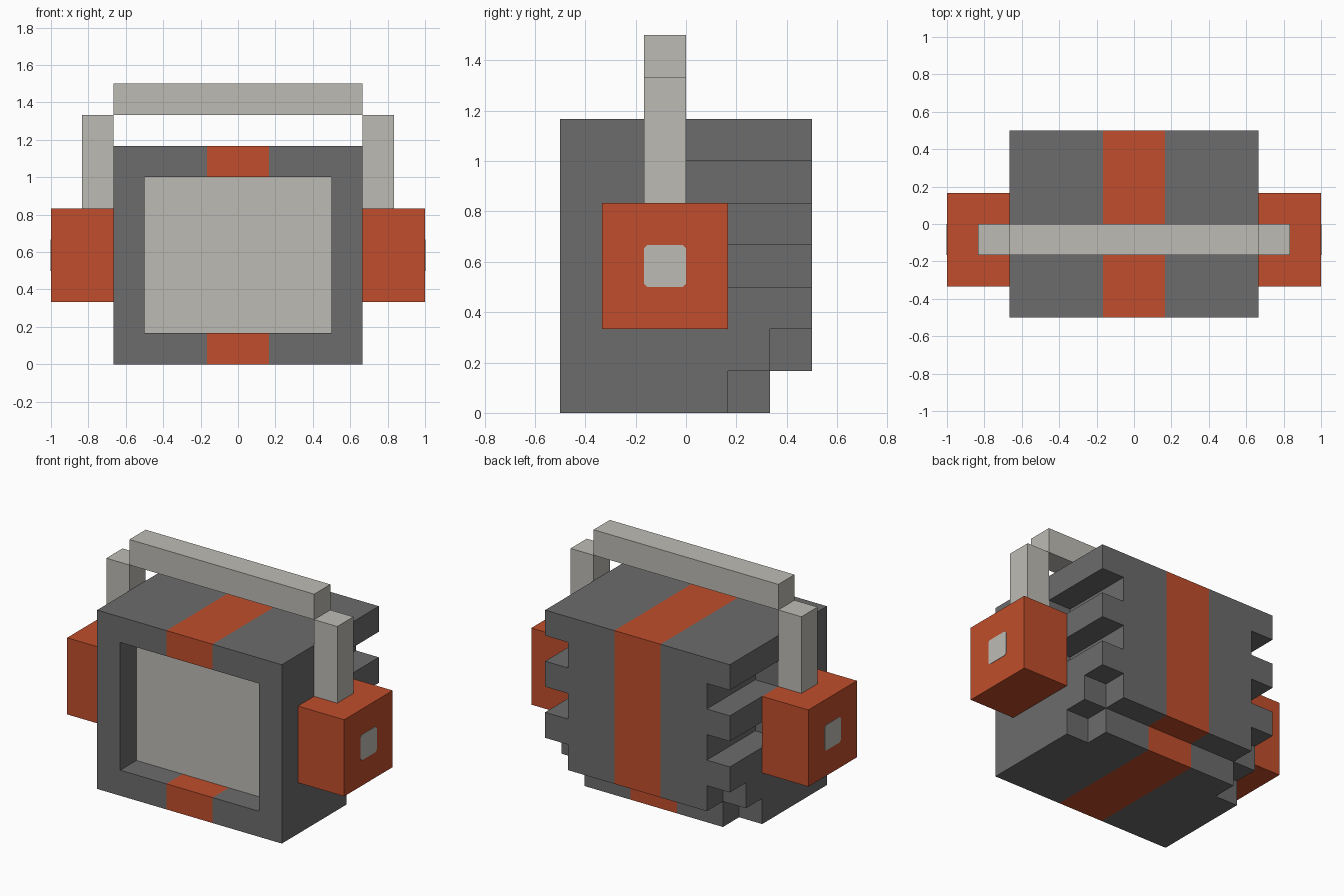
import bpy, bmesh

default = bpy.data.objects.get("Cube")
if default:
    bpy.data.objects.remove(default, do_unlink=True)

U = 1 / 6  # block size: every part sits on this grid


def material(name, rgb):
    m = bpy.data.materials.new(name)
    m.use_nodes = True
    m.diffuse_color = (*rgb, 1)
    m.node_tree.nodes["Principled BSDF"].inputs["Base Color"].default_value = (*rgb, 1)
    return m


GREY = material("dark grey", (0.15, 0.15, 0.15))
ORANGE = material("burnt orange", (0.527, 0.076, 0.025))
LIGHT = material("light grey", (0.51, 0.50, 0.46))


def add_object(name, bm, *mats):
    bmesh.ops.recalc_face_normals(bm, faces=bm.faces)
    mesh = bpy.data.meshes.new(name)
    bm.to_mesh(mesh)
    bm.free()
    for m in mats:
        mesh.materials.append(m)
    ob = bpy.data.objects.new(name, mesh)
    bpy.context.collection.objects.link(ob)
    return ob


def box(name, x, y, z, *mats):
    """Box from (low, high) ranges in block units."""
    bm = bmesh.new()
    bmesh.ops.create_cube(bm, size=1)
    for v in bm.verts:
        for i, (a, b) in enumerate((x, y, z)):
            v.co[i] = U * ((a + b) / 2 + v.co[i] * (b - a))
    return add_object(name, bm, *mats)


def side_range(s, a, b):
    return (a, b) if s > 0 else (-b, -a)


def carve(target, x, y, z):
    cutter = box("cutter", x, y, z)
    cutter.hide_render = True
    mod = target.modifiers.new("carve", 'BOOLEAN')
    mod.operation = 'DIFFERENCE'
    mod.solver = 'EXACT'
    mod.object = cutter
    bpy.context.view_layer.objects.active = target
    bpy.ops.object.modifier_apply(modifier=mod.name)
    bpy.data.objects.remove(cutter, do_unlink=True)


# Body with screen recess, stepped lower back and side vents
body = box("body", (-4, 4), (-3, 3), (0, 7), GREY, ORANGE, LIGHT)
carve(body, (-3, 3), (-4, -2), (1, 6))
carve(body, (-5, 5), (2, 4), (-1, 1))
for s in (1, -1):
    edge = side_range(s, 3, 5)
    carve(body, edge, (1, 4), (-1, 1))
    carve(body, edge, (2, 4), (0.5, 2))
    for z in (3, 5):
        carve(body, edge, (0, 4), (z, z + 1))

# Centre stripe and screen colours
bm = bmesh.new()
bm.from_mesh(body.data)
for x in (-U, U):
    bmesh.ops.bisect_plane(bm, geom=bm.verts[:] + bm.edges[:] + bm.faces[:],
                           plane_co=(x, 0, 0), plane_no=(1, 0, 0), dist=1e-5)
for f in bm.faces:
    c = f.calc_center_median()
    if f.normal.y < -0.9 and abs(c.y + 2 * U) < 0.01:
        f.material_index = 2
    elif abs(c.x) < U - 0.001:
        f.material_index = 1
    else:
        f.material_index = 0
bm.to_mesh(body.data)
bm.free()

# Carrying bar
box("handle_bar", (-4, 4), (-1, 0), (8, 9), LIGHT)

# Side pods, handle posts and thin button plates
for s, side in ((1, "left"), (-1, "right")):
    box(f"{side}_pod", side_range(s, 4, 6), (-2, 1), (2, 5), ORANGE)
    box(f"{side}_handle_post", side_range(s, 4, 5), (-1, 0), (5, 8), LIGHT)

    bm = bmesh.new()
    h, k = 0.5, 0.42
    outline = [(h, k), (k, h), (-k, h), (-h, k), (-h, -k), (-k, -h), (k, -h), (h, -k)]
    face = bm.faces.new([bm.verts.new((s * 0.998, (a - 0.5) * U, (b + 3.5) * U))
                         for a, b in outline])
    ext = bmesh.ops.extrude_face_region(bm, geom=[face])
    for v in ext["geom"]:
        if isinstance(v, bmesh.types.BMVert):
            v.co.x = s * 1.002
    add_object(f"{side}_button", bm, LIGHT)
